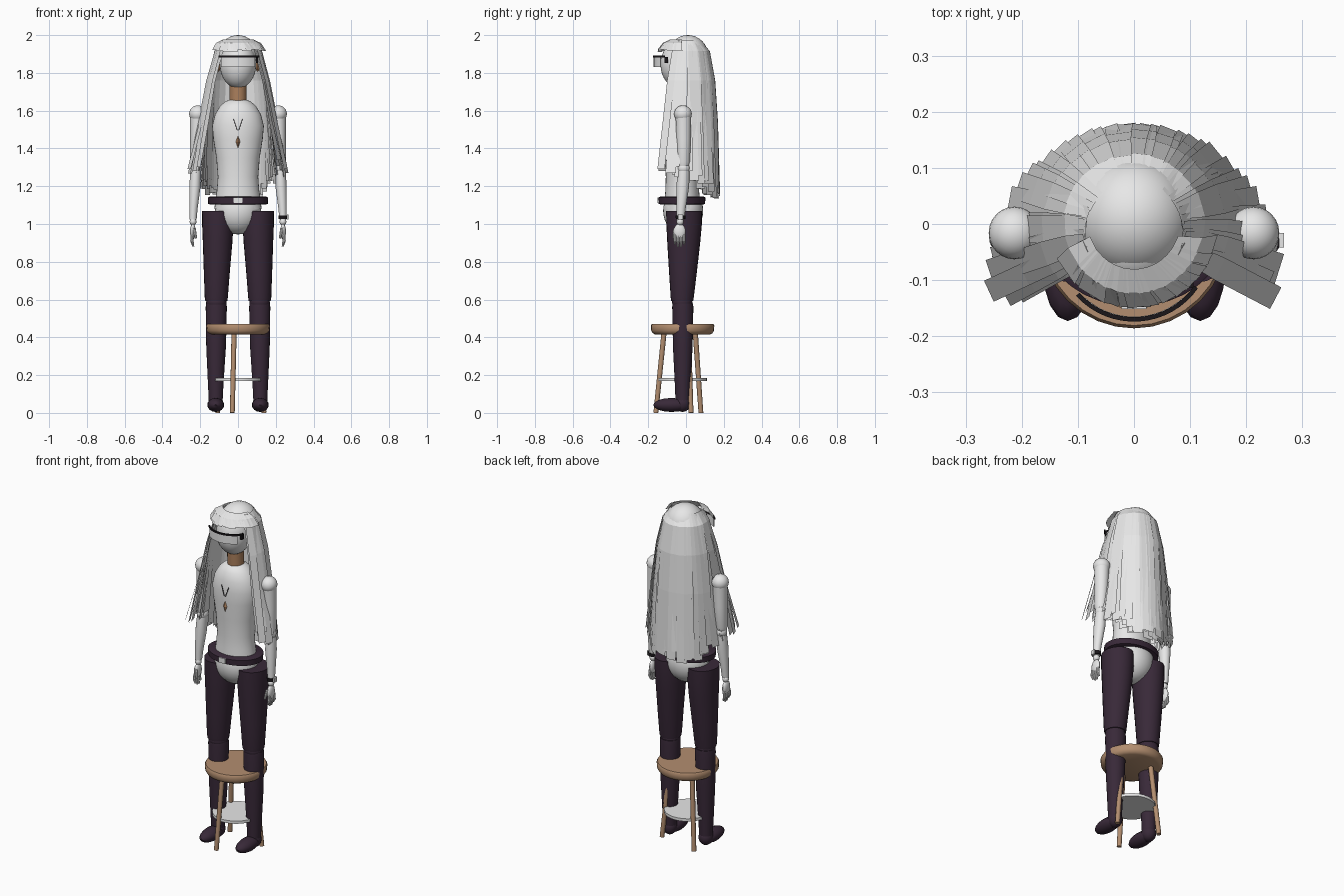
import bpy, bmesh, random
from math import sin, cos, pi, radians
from mathutils import Vector, Matrix

random.seed(4)
if "Cube" in bpy.data.objects:
    bpy.data.objects.remove(bpy.data.objects["Cube"])


def material(name, *rgb):
    m = bpy.data.materials.new(name)
    m.use_nodes = True
    m.diffuse_color = (*rgb, 1)
    m.node_tree.nodes["Principled BSDF"].inputs["Base Color"].default_value = (*rgb, 1)
    return m


pale = material("pale grey", 0.8, 0.8, 0.8)
plum = material("dark plum", 0.04, 0.022, 0.04)
wood = material("stool wood", 0.45, 0.27, 0.16)
tan = material("tan", 0.42, 0.22, 0.11)
black = material("black", 0.01, 0.008, 0.01)


def finish(name, bm, mat, smooth=True):
    bmesh.ops.recalc_face_normals(bm, faces=bm.faces)
    me = bpy.data.meshes.new(name)
    bm.to_mesh(me)
    bm.free()
    me.materials.append(mat)
    ob = bpy.data.objects.new(name, me)
    bpy.context.collection.objects.link(ob)
    if smooth:
        bpy.ops.object.select_all(action='DESELECT')
        ob.select_set(True)
        bpy.context.view_layer.objects.active = ob
        bpy.ops.object.shade_smooth_by_angle(angle=radians(40))
    return ob


def loft(name, rings, mat, segs=24):
    """Stack of level ellipses given as (x, y, z, rx, ry), capped at both ends."""
    bm = bmesh.new()
    loops = [[bm.verts.new((x + rx * cos(2 * pi * i / segs), y + ry * sin(2 * pi * i / segs), z))
              for i in range(segs)] for x, y, z, rx, ry in rings]
    for a, b in zip(loops, loops[1:]):
        for i in range(segs):
            j = (i + 1) % segs
            bm.faces.new((a[i], a[j], b[j], b[i]))
    bm.faces.new(loops[0])
    bm.faces.new(loops[-1])
    return finish(name, bm, mat)


def ball(name, at, size, mat, segs=24):
    bm = bmesh.new()
    bmesh.ops.create_uvsphere(bm, u_segments=segs, v_segments=segs // 2, radius=1,
                              matrix=Matrix.Translation(at) @ Matrix.Diagonal((*size, 1)))
    return finish(name, bm, mat)


def box(name, at, size, mat):
    bm = bmesh.new()
    bmesh.ops.create_cube(bm, size=1, matrix=Matrix.Translation(at) @ Matrix.Diagonal((*size, 1)))
    return finish(name, bm, mat, False)


def rod(name, a, b, r1, r2, mat, segs=12):
    a, b = Vector(a), Vector(b)
    turn = (b - a).to_track_quat('Z', 'Y').to_matrix().to_4x4()
    bm = bmesh.new()
    bmesh.ops.create_cone(bm, cap_ends=True, segments=segs, radius1=r1, radius2=r2,
                          depth=(b - a).length, matrix=Matrix.Translation((a + b) / 2) @ turn)
    return finish(name, bm, mat)


def arc_band(name, centre, radius, start, end, z1, z2, thick, mat, steps=16):
    """Curved strip standing upright around a vertical axis."""
    bm = bmesh.new()
    rows = []
    for i in range(steps + 1):
        t = radians(start + (end - start) * i / steps)
        rows.append([bm.verts.new((centre[0] + r * cos(t), centre[1] + r * sin(t), z))
                     for r, z in ((radius, z1), (radius + thick, z1), (radius + thick, z2), (radius, z2))])
    for a, b in zip(rows, rows[1:]):
        for k in range(4):
            bm.faces.new((a[k], a[(k + 1) % 4], b[(k + 1) % 4], b[k]))
    bm.faces.new(rows[0])
    bm.faces.new(rows[-1])
    return finish(name, bm, mat)


# Head, neck and torso
ball("skull", (0, 0.01, 1.893), (0.105, 0.107, 0.107), pale, 32)
ball("face", (0, -0.035, 1.845), (0.096, 0.1, 0.127), pale, 32)
loft("neck", [(0, -0.02, 1.64, 0.046, 0.046), (0, -0.025, 1.76, 0.044, 0.044)], tan)
torso_shape = [(1.08, .125, .095), (1.13, .12, .093), (1.18, .112, .089), (1.25, .107, .087),
               (1.35, .115, .092), (1.45, .131, .098), (1.52, .137, .1), (1.58, .122, .093),
               (1.625, .095, .077), (1.65, .066, .056), (1.662, .035, .03)]
loft("torso", [(0, -0.02, z, rx, ry) for z, rx, ry in torso_shape], pale, 32)
ball("pelvis", (0, -0.015, 1.07), (0.122, 0.106, 0.125), pale, 32)

# Visor glasses
arc_band("visor_lens", (0, -0.035), 0.13, 228, 312, 1.832, 1.882, 0.006, pale)
arc_band("visor_rim", (0, -0.035), 0.131, 222, 325, 1.881, 1.891, 0.008, black)
box("visor_hinge", (0.1, -0.105, 1.868), (0.012, 0.018, 0.032), black)

# Belt and buckle
belt = [(1.103, .147, .112), (1.107, .158, .123), (1.14, .16, .125), (1.145, .15, .115)]
loft("belt", [(0, -0.022, z, rx, ry) for z, rx, ry in belt], plum, 32)
box("belt_buckle", (0, -0.147, 1.125), (0.045, 0.009, 0.03), pale)

# Necklace with a pendant
for side in (-1, 1):
    rod("necklace_cord", (side * 0.024, -0.119, 1.555), (side * 0.004, -0.123, 1.495), .002, .002, black, 6)
rod("pendant_upper", (0, -0.12, 1.435), (0, -0.12, 1.464), .012, .001, tan, 4)
rod("pendant_lower", (0, -0.12, 1.405), (0, -0.12, 1.435), .001, .012, tan, 4)

# Limbs, built once for each side
for s, word in ((1, "left"), (-1, "right")):
    ball(word + "_ear", (s * 0.104, -0.03, 1.835), (0.011, 0.018, 0.028), tan, 12)

    # Arm
    ball(word + "_shoulder", (s * 0.213, -0.016, 1.583), (.046, .047, .045), pale)
    loft(word + "_upper_arm", [(s * .224, -.014, 1.305, .026, .028), (s * .223, -.014, 1.33, .032, .035),
                               (s * .217, -.013, 1.45, .036, .038), (s * .214, -.014, 1.57, .04, .041)], pale)
    ball(word + "_elbow", (s * 0.222, -0.013, 1.295), (.031, .034, .032), pale)
    loft(word + "_forearm", [(s * .238, -.029, 1.025, .019, .02), (s * .236, -.026, 1.08, .022, .024),
                             (s * .228, -.017, 1.2, .03, .034), (s * .224, -.013, 1.28, .028, .031)], pale)
    ball(word + "_wrist", (s * 0.238, -0.031, 1.012), (.018, .019, .02), pale, 16)
    ball(word + "_palm", (s * 0.239, -0.034, 0.96), (.015, .032, .042), pale, 16)
    for k in range(4):
        y = -0.058 + 0.016 * k
        tip = 0.888 if k in (1, 2) else 0.9
        rod(word + "_finger", (s * .242, y, .945), (s * .245, y, .91), .008, .008, pale, 8)
        rod(word + "_fingertip", (s * .245, y, .912), (s * .236, y, tip - 0.008), .008, .005, pale, 8)
    rod(word + "_thumb", (s * .232, -.058, .975), (s * .222, -.066, .925), .009, .006, pale, 8)

    # Leg
    loft(word + "_thigh", [(s * .115, -.02, .592, .058, .058), (s * .115, -.02, .61, .061, .061),
                           (s * .112, -.016, .75, .069, .074), (s * .108, -.012, .9, .078, .087),
                           (s * .107, -.01, 1.0, .083, .094), (s * .107, -.01, 1.07, .084, .095)], plum)
    ball(word + "_knee", (s * 0.115, -0.02, 0.585), (.054, .054, .04), plum)
    loft(word + "_shin", [(s * .118, -.018, .05, .036, .037), (s * .118, -.018, .15, .041, .041),
                          (s * .116, -.017, .35, .052, .052), (s * .115, -.017, .56, .056, .056),
                          (s * .115, -.017, .58, .054, .054)], plum)
    ball(word + "_foot", (s * 0.118, -0.077, 0.042), (.045, .096, .037), plum, 16)
    ball(word + "_heel", (s * 0.118, -0.018, 0.05), (.04, .042, .045), plum, 16)

# Wristwatch
loft("watch_strap", [(.238, -.029, 1.026, .023, .025), (.238, -.029, 1.046, .024, .026)], black)
box("watch_face", (0.263, -0.029, 1.036), (0.009, 0.026, 0.026), pale)

# Three-legged stool with a foot plate
mid = -0.018
seat = [(.415, .145), (.422, .158), (.435, .166), (.462, .168), (.47, .163)]
loft("stool_seat", [(0, mid, z, r, r) for z, r in seat], wood, 32)
for k in range(3):
    t = radians(-102 + 120 * k)
    rod("stool_leg", (0.145 * cos(t), mid + 0.145 * sin(t), 0), (0.1 * cos(t), mid + 0.1 * sin(t), 0.43),
        .013, .014, wood)
loft("stool_foot_plate", [(0, mid, .168, .128, .128), (0, mid, .184, .128, .128)], pale, 32)


# Hair made of flat hanging strips
def strip(bm, path, width):
    """path: (angle, radius, z) points around the vertical axis of the head."""
    rows = []
    for k, (deg, r, z) in enumerate(path):
        t = radians(deg)
        out, along = Vector((cos(t), sin(t), 0)), Vector((-sin(t), cos(t), 0))
        w = width * (0.55, 0.85, 1, 1, 1)[k] / 2
        centre = out * r + Vector((0, 0, z))
        rows.append((bm.verts.new(centre - along * w), bm.verts.new(centre + along * w)))
    for a, b in zip(rows, rows[1:]):
        bm.faces.new((a[0], a[1], b[1], b[0]))


def blend(a, b, t):
    return a + (b - a) * max(0, min(1, t))


hair = bmesh.new()
for layer in range(3):
    count = 34
    for i in range(count):
        deg = blend(-27, 207, i / (count - 1))
        off = abs(deg - 90)                      # 0 at the back, 117 at the front edge
        flare = ((off / 117) ** 2.2)             # strips near the face swing outward
        end_r = blend(0.178, 0.285, flare) - 0.022 * layer
        end_z = blend(1.17, 1.31, (off - 45) / 70) + random.uniform(-0.035, 0.035)
        gap = 0.008 * layer + random.uniform(-0.004, 0.004)
        d = deg + random.uniform(-3, 3)
        strip(hair, [(d, 0.075 + 0.02 * flare, 1.972 - 0.012 * layer),
                     (d, 0.122 - gap, 1.915),
                     (d, blend(0.15, 0.17, flare) - gap, 1.76),
                     (d, blend(0.163, 0.22, flare) - 1.5 * gap, 1.54),
                     (d, end_r, end_z)], random.uniform(0.04, 0.062))
finish("long_hair", hair, pale, False)

# Short fringe over the forehead
fringe = bmesh.new()
for i in range(13):
    d = blend(-150, -30, i / 12) + random.uniform(-4, 4)
    drop = random.uniform(-0.008, 0.008)
    strip(fringe, [(d, 0.08, 1.978), (d + 4, 0.122, 1.958), (d + 8, 0.148, 1.918 + drop)], 0.056)
finish("fringe", fringe, pale, False)
